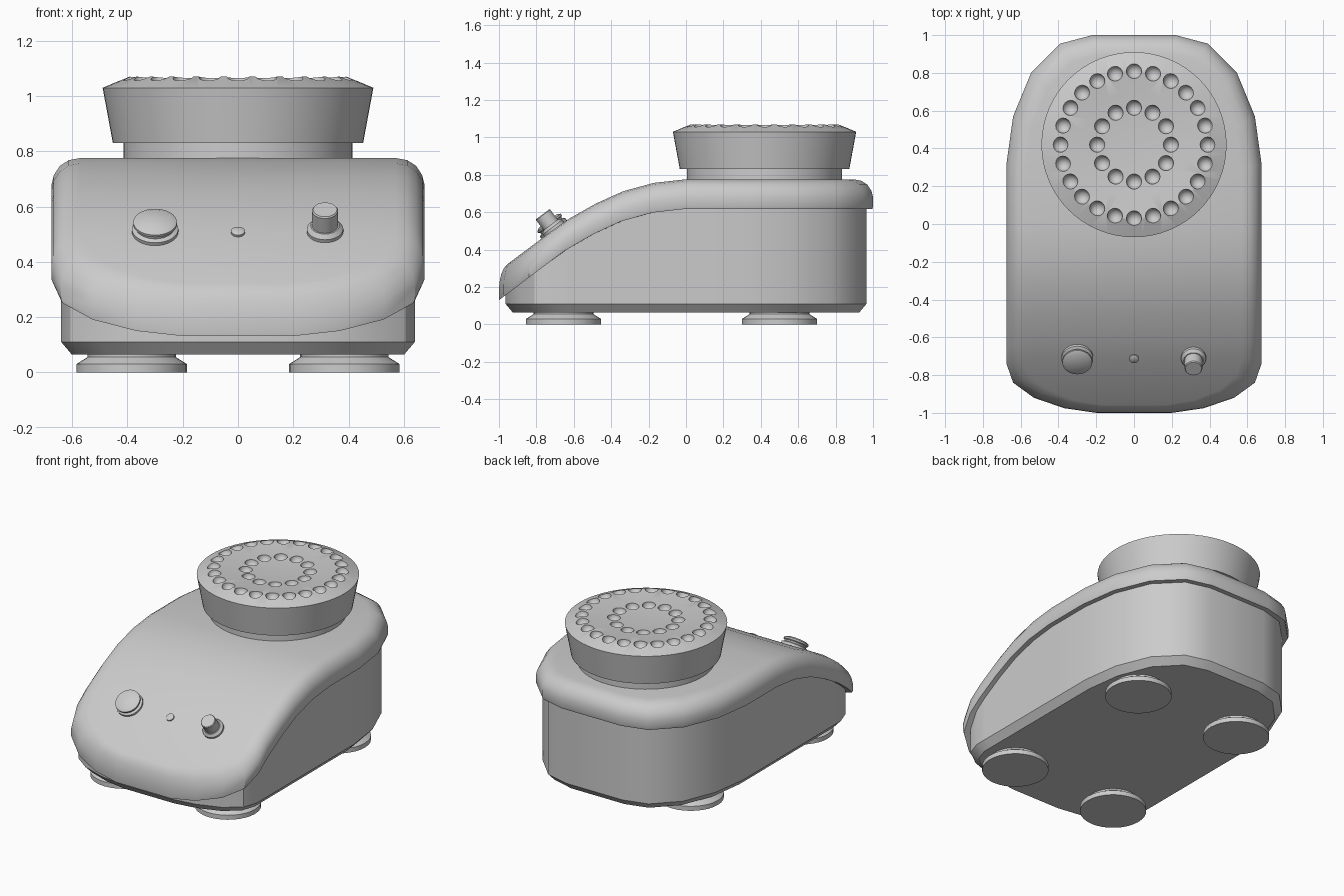
import bpy, bmesh
from math import sin, cos, pi, radians

if "Cube" in bpy.data.objects:
    bpy.data.objects.remove(bpy.data.objects["Cube"])


def finish(name, bm, angle=33):
    bmesh.ops.recalc_face_normals(bm, faces=bm.faces[:])
    me = bpy.data.meshes.new(name)
    bm.to_mesh(me)
    bm.free()
    ob = bpy.data.objects.new(name, me)
    bpy.context.collection.objects.link(ob)
    smooth(ob, angle)
    return ob


def smooth(ob, angle):
    bpy.ops.object.select_all(action='DESELECT')
    ob.select_set(True)
    bpy.context.view_layer.objects.active = ob
    bpy.ops.object.shade_smooth_by_angle(angle=radians(angle))


def lathe(name, profile, loc, segs=32, tilt=0):
    """Revolve (radius, height) points; radius 0 makes a pole."""
    bm = bmesh.new()
    rings = []
    for r, z in profile:
        n = segs if r else 1
        rings.append([bm.verts.new((r * cos(2 * pi * i / segs), r * sin(2 * pi * i / segs), z))
                      for i in range(n)])
    for a, b in zip(rings, rings[1:]):
        for i in range(segs):
            j = (i + 1) % segs
            quad = [a[i % len(a)], a[j % len(a)], b[j % len(b)], b[i % len(b)]]
            bm.faces.new(list(dict.fromkeys(quad)))
    ob = finish(name, bm)
    ob.location = loc
    ob.rotation_euler.x = tilt
    return ob


# Right half of the plan outline, front to back
OUTLINE = [(.2, -1), (.37, -.975), (.53, -.92), (.64, -.84), (.675, -.74), (.675, -.65),
           (.675, -.5), (.675, -.35), (.675, -.18), (.675, 0), (.675, .32),
           (.64, .57), (.545, .80), (.39, .955), (.22, 1)]
# Side-view line of the seam between body and cover
SEAM = [(-1.1, .07), (-1, .142), (-.65, .405), (-.5, .492), (-.35, .562), (-.18, .61), (0, .63), (1.1, .63)]


def seam(y):
    for (y0, z0), (y1, z1) in zip(SEAM, SEAM[1:]):
        if y <= y1:
            return z0 + (z1 - z0) * (y - y0) / (y1 - y0)


def shell(name, levels, front_k):
    """Stack inset outlines; each level is (inset, height, height is above seam)."""
    bm = bmesh.new()
    rings = []
    for d, h, follow in levels:
        right = []
        for x, y in OUTLINE:
            y *= 1 - d * (front_k if y < 0 else 1)
            right.append((x * (1 - d / .675), y, h + (seam(y) if follow else 0)))
        pts = right + [(-x, y, z) for x, y, z in reversed(right)]
        rings.append([bm.verts.new(p) for p in pts])
    n = len(rings[0])
    for a, b in zip(rings, rings[1:]):
        for i in range(n):
            bm.faces.new((a[i], a[(i + 1) % n], b[(i + 1) % n], b[i]))
    for r in (rings[0], rings[-1]):
        for i in range(n // 2 - 1):
            bm.faces.new((r[i], r[i + 1], r[n - 2 - i], r[n - 1 - i]))
    return finish(name, bm)


# Lower body and curved cover
shell("body", [(.073, .065, 0), (.035, .11, 0), (.035, -.005, 1)], 1)
shell("cover", [(.035, -.012, 1), (.004, -.012, 1), (0, 0, 1), (0, .05, 1), (.008, .083, 1),
                (.03, .117, 1), (.062, .138, 1), (.105, .146, 1)], .4)

# Round feet
for side, sx in (("left", -1), ("right", 1)):
    for end, y in (("front", -.655), ("back", .5)):
        lathe(f"{end}_{side}_foot", [(0, 0), (.2, 0), (.2, .03), (.16, .055), (.16, .07), (0, .07)],
              (sx * .385, y, 0))

# Round platform on a neck, with a dished top
CY = .42
lathe("neck", [(0, .74), (.415, .74), (.415, .85), (0, .85)], (0, CY, 0), 64)
head = lathe("platform", [(0, .83), (.453, .83), (.49, 1.03), (.395, 1.07), (.28, 1.058),
                          (.14, 1.048), (0, 1.045)], (0, CY, 0), 64)

# Dimples in two rings
bm = bmesh.new()
for count, rad, z in ((24, .39, 1.07), (12, .195, 1.055)):
    for i in range(count):
        a = 2 * pi * i / count
        made = bmesh.ops.create_uvsphere(bm, u_segments=16, v_segments=9, radius=.041)
        bmesh.ops.translate(bm, verts=made["verts"], vec=(rad * cos(a), CY + rad * sin(a), z))
cutter = finish("dimple_cutter", bm)
cutter.hide_render = True
mod = head.modifiers.new("dimples", 'BOOLEAN')
mod.operation = 'DIFFERENCE'
mod.solver = 'EXACT'
mod.object = cutter
bpy.context.view_layer.update()
bpy.context.view_layer.objects.active = head
# keep the cut first in the stack, then bake it
while head.modifiers[0] != mod:
    bpy.ops.object.modifier_move_up(modifier=mod.name)
bpy.ops.object.modifier_apply(modifier="dimples")
bpy.data.objects.remove(cutter)
smooth(head, 30)

# Controls on the sloping front
TILT = radians(37)


def control(name, x, y, profile):
    lathe(name, profile, (x, y, seam(y) + .144), 32, TILT)


control("button", -.3, -.705, [(0, -.02), (.084, -.02), (.084, .015), (.07, .022), (.07, .03),
                               (.079, .036), (.079, .046), (.06, .056), (0, .06)])
control("indicator_light", 0, -.71, [(0, -.02), (.025, -.02), (.025, .01), (.018, .014), (0, .015)])
control("knob", .315, -.705, [(0, -.02), (.066, -.02), (.066, .015), (.052, .03), (.047, .03),
                              (.047, .097), (.043, .102), (0, .102)])
